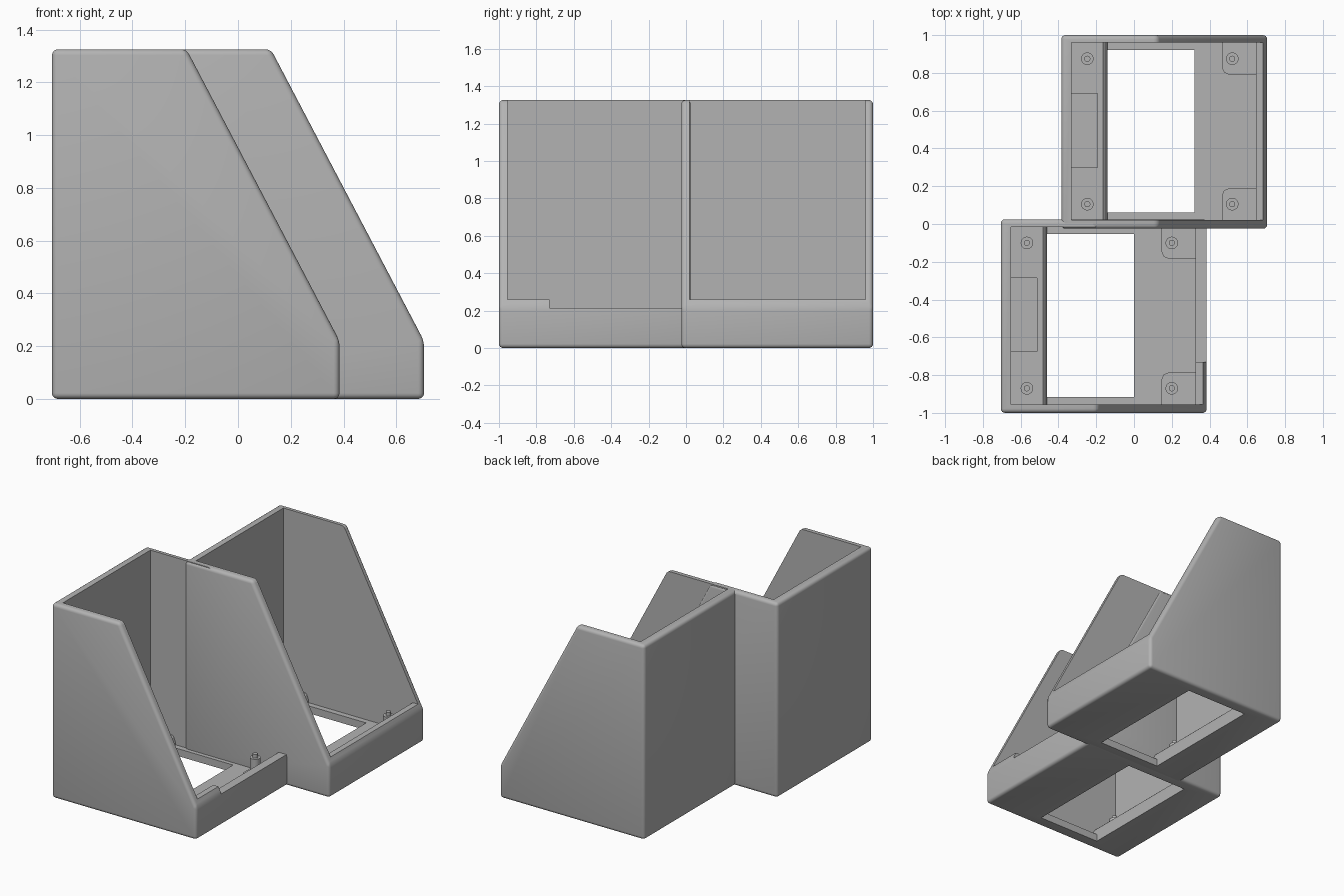
import bpy, bmesh
from math import radians

cube = bpy.data.objects.get("Cube")
if cube:
    bpy.data.objects.remove(cube, do_unlink=True)

grey = bpy.data.materials.new("plain_grey")
grey.use_nodes = True
grey.diffuse_color = (0.45, 0.45, 0.45, 1)
grey.node_tree.nodes["Principled BSDF"].inputs["Base Color"].default_value = grey.diffuse_color

LENGTH, WIDTH, HEIGHT = 1.09, 1.025, 1.325
INNER_X, INNER_Y = (0.055, 1.03), (0.045, 0.985)
FLOOR, LIP = 0.05, 0.26


def prism(name, profile, axis, lo, hi, origin, bevel=0):
    """Extrude a closed profile along y (profile in x, z) or z (profile in x, y)."""
    bm = bmesh.new()
    place = (lambda a, b, t: (a, t, b)) if axis == "y" else (lambda a, b, t: (a, b, t))
    face = bm.faces.new([bm.verts.new(place(a, b, lo)) for a, b in profile])
    moved = bmesh.ops.extrude_face_region(bm, geom=[face])["geom"]
    shift = place(0, 0, hi - lo)
    bmesh.ops.translate(bm, vec=shift, verts=[v for v in moved if isinstance(v, bmesh.types.BMVert)])
    bmesh.ops.recalc_face_normals(bm, faces=bm.faces)
    if bevel:
        bmesh.ops.bevel(bm, geom=bm.edges[:], offset=bevel, segments=4,
                        profile=0.5, affect="EDGES", clamp_overlap=True)
    return finish(bm, name, origin)


def finish(bm, name, origin):
    mesh = bpy.data.meshes.new(name)
    bm.to_mesh(mesh)
    bm.free()
    mesh.materials.append(grey)
    ob = bpy.data.objects.new(name, mesh)
    ob.location = (*origin, 0)
    bpy.context.collection.objects.link(ob)
    return ob


def box(name, x, y, z, origin):
    return prism(name, [(x[0], y[0]), (x[1], y[0]), (x[1], y[1]), (x[0], y[1])],
                 "z", z[0], z[1], origin)


def select(ob):
    bpy.ops.object.select_all(action="DESELECT")
    ob.select_set(True)
    bpy.context.view_layer.objects.active = ob


def cut(ob, cutter):
    cutter.hide_render = True
    mod = ob.modifiers.new("cut", "BOOLEAN")
    mod.operation, mod.object, mod.solver = "DIFFERENCE", cutter, "EXACT"
    bpy.context.view_layer.update()
    select(ob)
    bpy.ops.object.modifier_apply(modifier=mod.name)
    bpy.data.objects.remove(cutter, do_unlink=True)


def smooth(ob):
    select(ob)
    bpy.ops.object.shade_smooth_by_angle(angle=radians(35))


def standoff(name, x, y, base, origin):
    """Screw post: wide collar with a narrow pin on top."""
    bm = bmesh.new()
    for radius, lo, hi in ((0.033, base, 0.175), (0.016, 0.17, 0.2)):
        made = bmesh.ops.create_cone(bm, cap_ends=True, segments=24, radius1=radius,
                                     radius2=radius, depth=hi - lo)
        bmesh.ops.translate(bm, vec=(x, y, (lo + hi) / 2), verts=made["verts"])
    smooth(finish(bm, name, origin))


def bin_unit(side, origin, low_lip):
    # Sloped-front shell with rounded outer edges
    shell = prism(side + "_shell", [(0, 0), (LENGTH, 0), (LENGTH, 0.22),
                                    (0.51, HEIGHT), (0, HEIGHT)],
                  "y", 0, WIDTH, origin, bevel=0.022)
    # Open inside, front lip and floor window
    cut(shell, box("cavity", INNER_X, INNER_Y, (FLOOR, 2), origin))
    cut(shell, box("lip_cut", (0.9, 1.3), INNER_Y, (LIP, 2), origin))
    cut(shell, box("window", (0.245, 0.705), (0.085, 0.947), (-1, 1), origin))
    if low_lip:
        cut(shell, box("low_lip_cut", (1.0, 1.3), (0.27, INNER_Y[1]), (0.213, 1), origin))
    smooth(shell)

    # Raised rear ledge with a chamfered edge and a shallow pocket
    ledge = prism(side + "_rear_ledge", [(0.05, 0.04), (0.245, 0.04), (0.245, 0.065),
                                         (0.232, 0.1), (0.222, 0.11), (0.05, 0.11)],
                  "y", INNER_Y[0] - 0.005, INNER_Y[1] + 0.005, origin)
    cut(ledge, box("pocket", (0.055, 0.192), (0.325, 0.715), (0.09, 1), origin))

    # Front corner pads with one rounded corner, and the four posts
    mid = sum(INNER_Y) / 2
    for end, sign in (("near", -1), ("far", 1)):
        wall = mid + sign * (INNER_Y[1] - INNER_Y[0]) / 2
        inner = wall - sign * 0.17
        prism(f"{side}_{end}_pad",
              [(INNER_X[1], wall), (0.85, wall), (0.85, inner + sign * 0.04),
               (0.862, inner + sign * 0.012), (0.89, inner), (INNER_X[1], inner)],
              "z", 0.04, 0.075, origin)
        for row, x, base in (("rear", 0.138, 0.1), ("front", 0.905, 0.07)):
            standoff(f"{side}_{end}_{row}_post", x, mid + sign * 0.385, base, origin)


bin_unit("front", (-0.705, -1.0), True)
bin_unit("back", (-0.385, -0.025), False)
